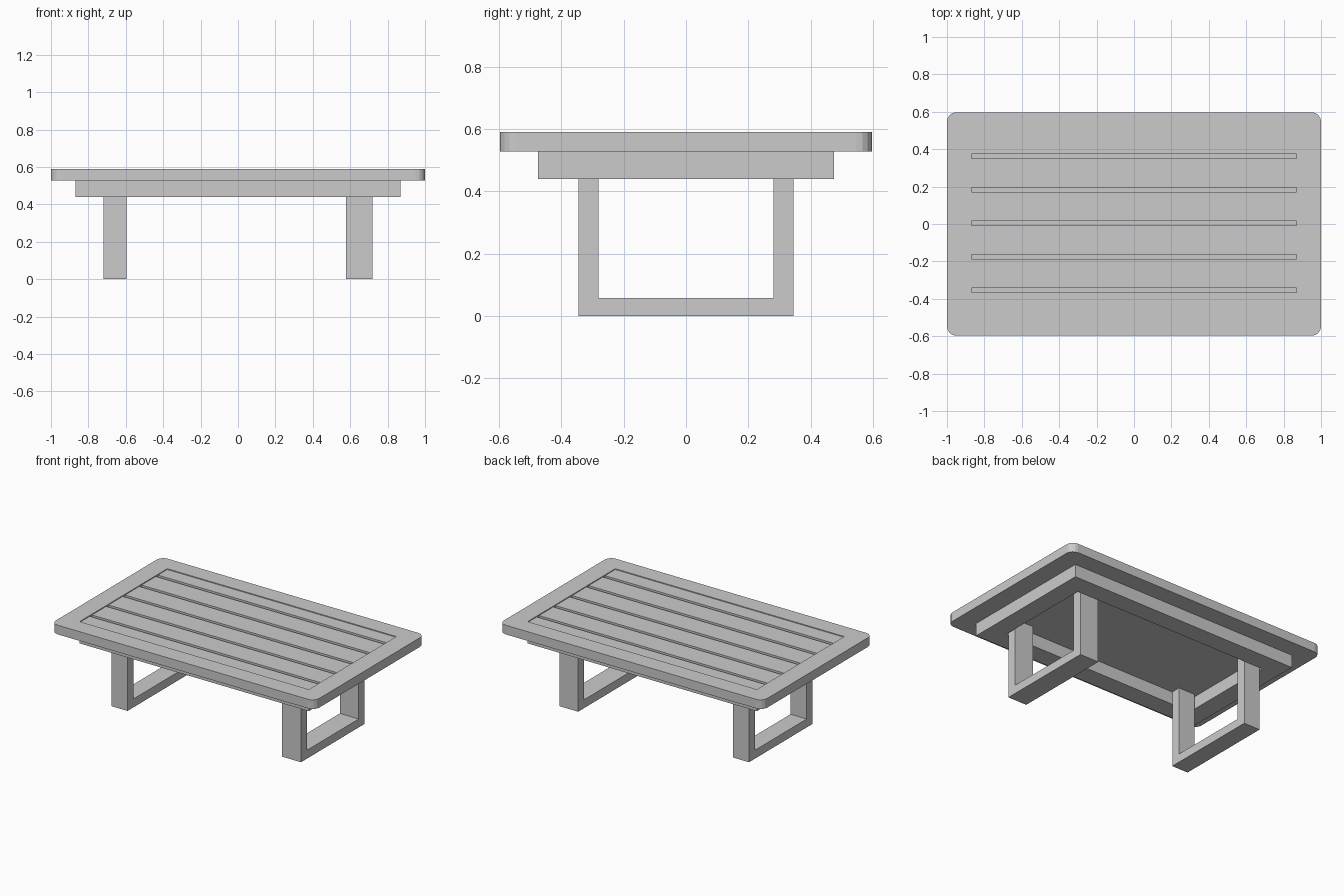
import bpy, bmesh, math

if "Cube" in bpy.data.objects:
    bpy.data.objects.remove(bpy.data.objects["Cube"])

def make_object(name, bm):
    bmesh.ops.recalc_face_normals(bm, faces=bm.faces)
    me = bpy.data.meshes.new(name)
    bm.to_mesh(me)
    bm.free()
    ob = bpy.data.objects.new(name, me)
    bpy.context.collection.objects.link(ob)
    return ob

def extrude_profile(name, pts, vec):
    bm = bmesh.new()
    face = bm.faces.new([bm.verts.new(p) for p in pts])
    ext = bmesh.ops.extrude_face_region(bm, geom=[face], use_keep_orig=True)
    verts = [g for g in ext["geom"] if isinstance(g, bmesh.types.BMVert)]
    bmesh.ops.translate(bm, vec=vec, verts=verts)
    return make_object(name, bm)

def ring(name, outer, inner, z0, z1):
    """Frame between two loops that have the same number of points."""
    bm = bmesh.new()
    loops = [[bm.verts.new((x, y, z)) for x, y in pts]
             for pts, z in ((outer, z0), (outer, z1), (inner, z1), (inner, z0))]
    n = len(outer)
    for a, b in zip(loops, loops[1:] + loops[:1]):
        for i in range(n):
            j = (i + 1) % n
            bm.faces.new((a[i], a[j], b[j], b[i]))
    bmesh.ops.remove_doubles(bm, verts=bm.verts, dist=1e-5)
    return make_object(name, bm)

def rect(x, y):
    return [(x, y), (-x, y), (-x, -y), (x, -y)]

def rounded(x, y, r, steps):
    pts = []
    for k, (sx, sy) in enumerate(((1, 1), (-1, 1), (-1, -1), (1, -1))):
        for s in range(steps + 1):
            a = math.pi / 2 * (k + s / steps)
            pts.append((sx * (x - r) + r * math.cos(a), sy * (y - r) + r * math.sin(a)))
    return pts

# Tabletop border with rounded corners
STEPS = 4
outer = rounded(1, 0.597, 0.05, STEPS)
inner = [p for p in rect(0.87, 0.475) for _ in range(STEPS + 1)]
ring("tabletop_border", outer, inner, 0.527, 0.59)

# Apron below the border
ring("apron", rect(0.87, 0.475), rect(0.74, 0.345), 0.44, 0.527)

# Slatted panel: one cross-section with five grooves, run along x
top, floor, base = 0.584, 0.565, 0.527
profile = [(-0.475, base), (-0.475, top)]
for i in range(5):
    y = -0.353 + i * 0.179
    profile += [(y - 0.012, top), (y - 0.012, floor), (y + 0.012, floor), (y + 0.012, top)]
profile += [(0.475, top), (0.475, base)]
extrude_profile("slatted_panel", [(-0.87, y, z) for y, z in profile], (1.74, 0, 0))

# U-shaped leg frames
u = [(-0.345, 0), (0.345, 0), (0.345, 0.527), (0.28, 0.527),
     (0.28, 0.058), (-0.28, 0.058), (-0.28, 0.527), (-0.345, 0.527)]
for name, x0, x1 in (("left_leg_frame", -0.72, -0.597), ("right_leg_frame", 0.577, 0.72)):
    extrude_profile(name, [(x0, y, z) for y, z in u], (x1 - x0, 0, 0))
